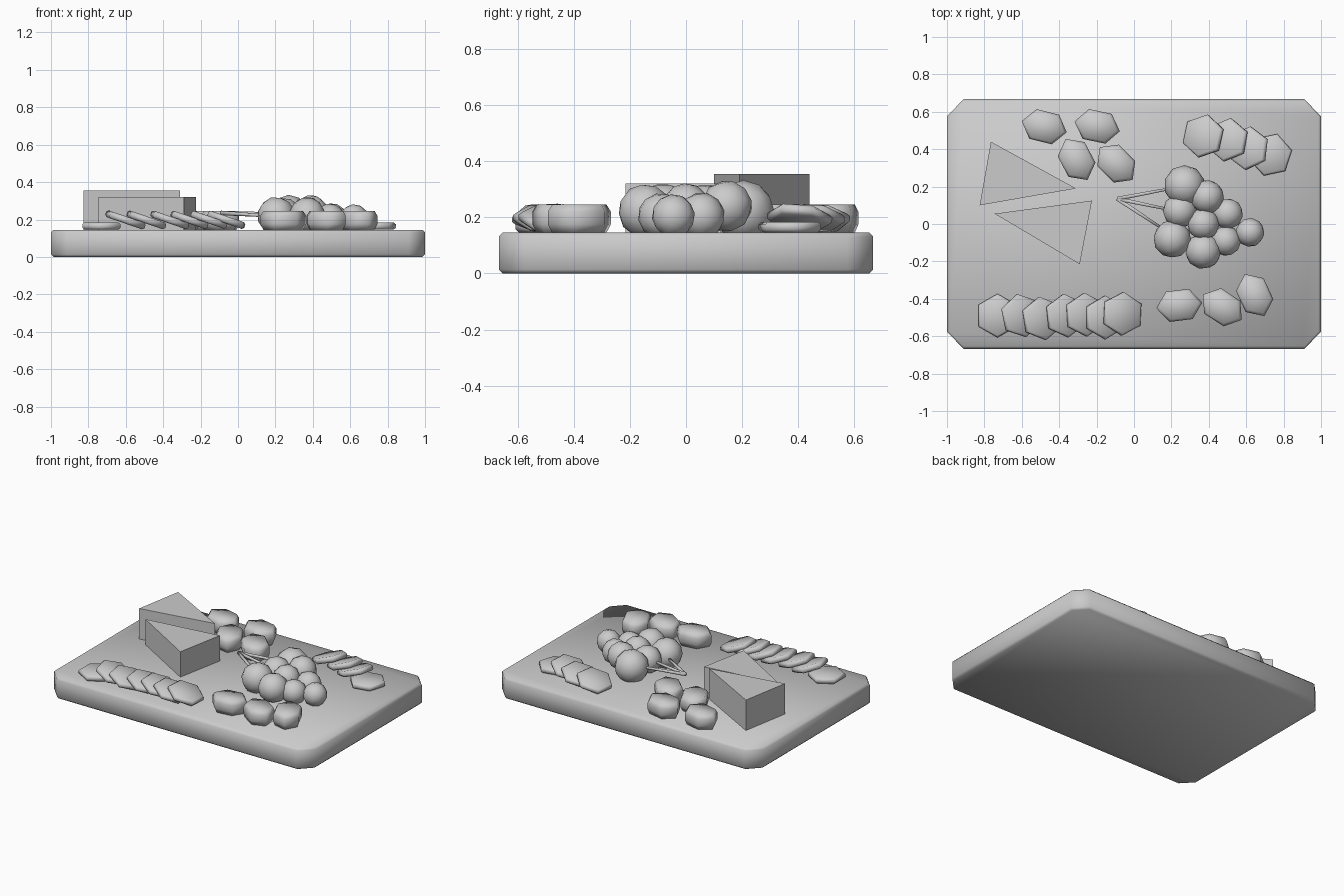
import bpy, bmesh
from math import radians, sin, cos, tau
from mathutils import Matrix, Vector

if "Cube" in bpy.data.objects:
    bpy.data.objects.remove(bpy.data.objects["Cube"])

grey = bpy.data.materials.new("plain grey")
grey.use_nodes = True
grey.diffuse_color = (0.6, 0.6, 0.6, 1)
grey.node_tree.nodes["Principled BSDF"].inputs["Base Color"].default_value = (0.6, 0.6, 0.6, 1)
TOP = 0.145  # height of the board surface


def finish(bm, name, smooth=True, matrix=Matrix()):
    bmesh.ops.recalc_face_normals(bm, faces=bm.faces[:])
    for f in bm.faces:
        f.smooth = smooth
    mesh = bpy.data.meshes.new(name)
    bm.to_mesh(mesh)
    bm.free()
    mesh.materials.append(grey)
    obj = bpy.data.objects.new(name, mesh)
    obj.matrix_world = matrix
    bpy.context.collection.objects.link(obj)
    return obj


def loft(name, rings, smooth=True, matrix=Matrix()):
    """Skin a stack of equal-sized point rings and cap both ends."""
    bm = bmesh.new()
    loops = [[bm.verts.new(p) for p in ring] for ring in rings]
    n = len(loops[0])
    for a, b in zip(loops, loops[1:]):
        for i in range(n):
            j = (i + 1) % n
            bm.faces.new((a[i], a[j], b[j], b[i]))
    bm.faces.new(loops[0])
    bm.faces.new(loops[-1])
    return finish(bm, name, smooth, matrix)


def hexagon(rx, ry, z, start=0):
    return [(rx * cos(start + i * tau / 6), ry * sin(start + i * tau / 6), z) for i in range(6)]


def place(x, y, z, turn=0):
    return Matrix.Translation((x, y, z)) @ Matrix.Rotation(radians(turn), 4, "Z")


# Board with clipped corners and softened rims
def board_ring(inset, z):
    w, d, cx, cy = 1 - inset, 0.667 - inset, 0.912, 0.575
    return [(w, -cy, z), (w, cy, z), (cx, d, z), (-cx, d, z),
            (-w, cy, z), (-w, -cy, z), (-cx, -d, z), (cx, -d, z)]


loft("board", [board_ring(0.014, 0), board_ring(0, 0.014),
               board_ring(0, TOP - 0.014), board_ring(0.014, TOP)])

# Cheese wedges
for name, top, corners in (
        ("cheese_wedge_back", 0.355, ((-0.765, 0.44), (-0.825, 0.1), (-0.31, 0.19))),
        ("cheese_wedge_front", 0.32, ((-0.745, 0.055), (-0.29, -0.215), (-0.225, 0.125)))):
    loft(name, [[(x, y, z) for x, y in corners] for z in (TOP, top)], smooth=False)

# Grapes, each turned differently
grapes = ((0.27, 0.205, 0.222, 0.108), (0.39, 0.145, 0.24, 0.09), (0.245, 0.07, 0.225, 0.09),
          (0.37, 0, 0.235, 0.085), (0.205, -0.08, 0.22, 0.1), (0.5, 0.055, 0.205, 0.082),
          (0.37, -0.145, 0.222, 0.095), (0.49, -0.09, 0.205, 0.08), (0.62, -0.045, 0.205, 0.076))
for i, (x, y, z, r) in enumerate(grapes):
    bm = bmesh.new()
    bmesh.ops.create_icosphere(bm, subdivisions=2, radius=r * 1.02)
    finish(bm, f"grape_{i + 1}", matrix=place(x, y, z, i * 40) @ Matrix.Rotation(i, 4, "X"))

# Grape stem twigs fanning out from one tip
tip = Vector((-0.09, 0.135, 0.235))
for i, end in enumerate(((0.2, 0.19, 0.23), (0.2, 0.075, 0.23), (0.16, -0.03, 0.22))):
    axis = Vector(end) - tip
    bm = bmesh.new()
    bmesh.ops.create_cone(bm, cap_ends=True, segments=6, radius1=0.012, radius2=0.008,
                          depth=axis.length)
    finish(bm, f"stem_twig_{i + 1}", matrix=Matrix.Translation(tip + axis / 2)
           @ axis.to_track_quat("Z", "Y").to_matrix().to_4x4())

# Leaning rows of thin slices; the first of each row lies flat
rows = (("front_slice", 0, ((-0.73, -0.49), (-0.602, -0.49), (-0.49, -0.505), (-0.365, -0.49),
                            (-0.26, -0.485), (-0.155, -0.5), (-0.062, -0.48))),
        ("back_slice", 162, ((0.73, 0.37), (0.61, 0.405), (0.5, 0.45), (0.37, 0.47))))
for name, heading, spots in rows:
    for i, (x, y) in enumerate(spots):
        lean = 19 if i else 0
        matrix = (place(x, y, TOP + (0.053 if i else 0.02), heading)
                  @ Matrix.Rotation(radians(lean), 4, "Y")
                  @ Matrix.Rotation(radians(i * 47 % 25 - 10 if i else 0), 4, "Z"))
        loft(f"{name}_{i + 1}", [hexagon(r, r, z, tau / 4) for r, z in
                                 ((0.105, -0.019), (0.117, -0.009), (0.117, 0.009), (0.105, 0.019))],
             matrix=matrix)

# Chunky six-sided fruit pieces
pieces = ((0.242, -0.435, 7), (0.472, -0.445, -33), (0.645, -0.38, -65), (-0.48, 0.52, -14),
          (-0.197, 0.522, -12), (-0.307, 0.345, -62), (-0.095, 0.323, -45))
for i, (x, y, turn) in enumerate(pieces):
    loft(f"fruit_piece_{i + 1}", [hexagon(0.124 * s, 0.094 * s, z) for s, z in
                                  ((0.86, 0), (1, 0.03), (1, 0.075), (0.86, 0.1))],
         matrix=place(x, y, TOP, turn))
